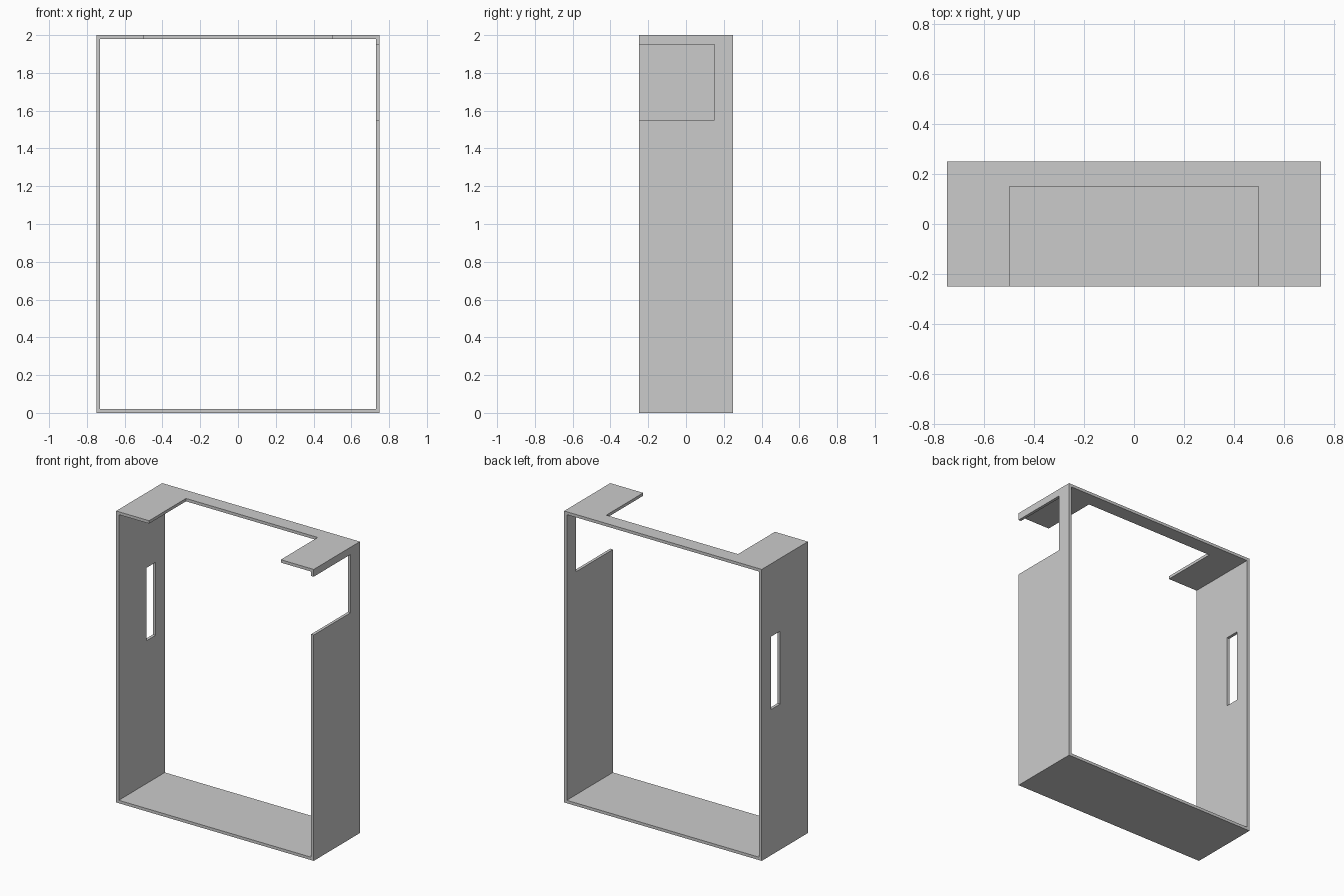
import bpy
import math

if "Cube" in bpy.data.objects:
    bpy.data.objects.remove(bpy.data.objects["Cube"])

W, D, H, T = 1.5, 0.5, 2.0, 0.02   # width, depth, height, wall thickness


def box(name, x, y, z):
    """Axis-aligned box from (min, max) ranges."""
    bpy.ops.mesh.primitive_cube_add(size=1)
    ob = bpy.context.object
    ob.name = name
    ob.location = [(a + b) / 2 for a, b in (x, y, z)]
    ob.scale = [b - a for a, b in (x, y, z)]
    bpy.ops.object.transform_apply(location=True, rotation=False, scale=True)
    return ob


def cut(target, name, x, y, z):
    """Subtract a box from the target."""
    cutter = box(name, x, y, z)
    cutter.hide_render = True
    mod = target.modifiers.new(name, 'BOOLEAN')
    mod.operation = 'DIFFERENCE'
    mod.solver = 'EXACT'
    mod.object = cutter
    bpy.context.view_layer.objects.active = target
    bpy.ops.object.modifier_apply(modifier=mod.name)
    bpy.data.objects.remove(cutter)


# Outer casing
casing = box("casing", (-W / 2, W / 2), (-D / 2, D / 2), (0, H))

# Hollow it from front to back
cut(casing, "interior", (-W / 2 + T, W / 2 - T), (-1, 1), (T, H - T))
# Notch in the top panel, open at the front
cut(casing, "top_notch", (-0.5, 0.5), (-1, 0.15), (H - 0.1, H + 0.1))
# Notch in the right wall, open at the front
cut(casing, "side_notch", (0.6, 0.9), (-1, 0.15), (1.55, 1.95))
# Slot through the left wall
cut(casing, "side_slot", (-0.9, -0.6), (0.05, 0.15), (1.0, 1.5))

# Smooth shading with crisp edges
bpy.ops.object.select_all(action='DESELECT')
casing.select_set(True)
bpy.context.view_layer.objects.active = casing
bpy.ops.object.shade_smooth_by_angle(angle=math.radians(30))
